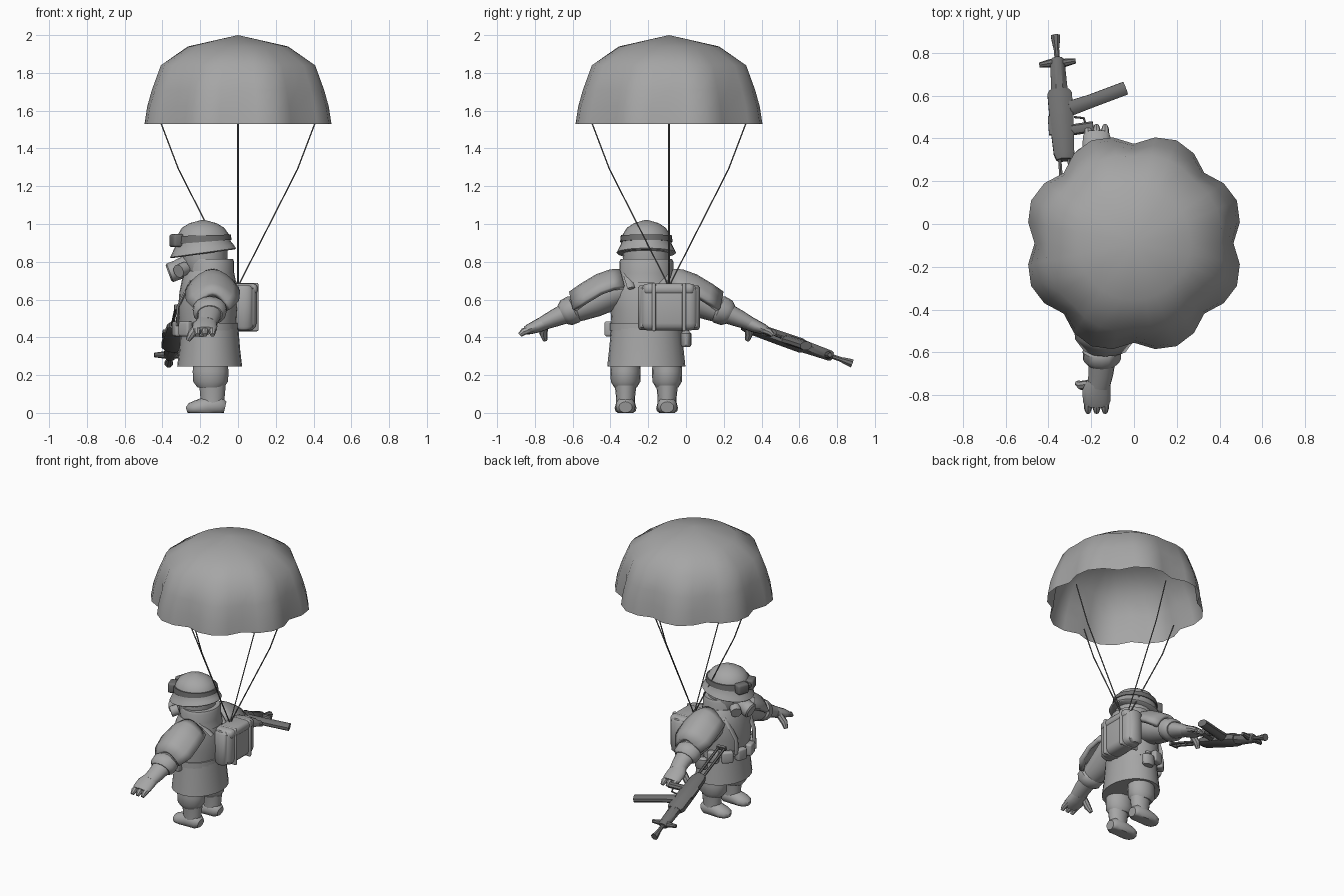
import bpy, bmesh
from math import sin, cos, pi, radians
from mathutils import Vector, Matrix

cube = bpy.data.objects.get("Cube")
if cube:
    bpy.data.objects.remove(cube)

MID = -0.21          # y of the figure's own centre plane
PACK_Y = -0.09       # y of the canopy axis
made = []


def material(name, v):
    m = bpy.data.materials.new(name)
    m.use_nodes = True
    m.diffuse_color = (v, v, v, 1)
    m.node_tree.nodes["Principled BSDF"].inputs["Base Color"].default_value = (v, v, v, 1)
    return m


GREY = material("plain grey", 0.38)
DARK = material("dark grey", 0.16)


def finish(name, bm, mat):
    bmesh.ops.recalc_face_normals(bm, faces=bm.faces)
    me = bpy.data.meshes.new(name)
    bm.to_mesh(me)
    bm.free()
    me.materials.append(mat)
    ob = bpy.data.objects.new(name, me)
    bpy.context.collection.objects.link(ob)
    made.append(ob)
    return ob


def tube(name, rings, mat=GREY, ref=(1, 0, 0), n=16, warp=None, twist=0):
    """Loft ellipses (x, y, z, radius along ref, radius across) along a path."""
    bm, loops = bmesh.new(), []
    pts = [Vector(r[:3]) for r in rings]
    for i, r in enumerate(rings):
        t = (pts[min(i + 1, len(pts) - 1)] - pts[max(i - 1, 0)]).normalized()
        side = Vector(ref) - t * t.dot(Vector(ref))
        side.normalize()
        over = t.cross(side)
        loop = []
        for k in range(n):
            a = 2 * pi * k / n + twist
            p = pts[i] + side * r[3] * cos(a) + over * r[-1] * sin(a)
            loop.append(bm.verts.new(warp(p) if warp else p))
        loops.append(loop)
    for a, b in zip(loops, loops[1:]):
        for k in range(n):
            bm.faces.new((a[k], a[(k + 1) % n], b[(k + 1) % n], b[k]))
    bm.faces.new(loops[0][::-1])
    bm.faces.new(loops[-1])
    return finish(name, bm, mat)


def column(name, cx, cy, rows, **kw):
    """Upright loft from rows of (z, rx, ry)."""
    return tube(name, [(cx, cy, z, rx, ry) for z, rx, ry in rows], **kw)


def box(name, pos, size, mat=GREY, bevel=0.01, turn=0):
    bm = bmesh.new()
    bmesh.ops.create_cube(bm, size=1)
    bmesh.ops.scale(bm, vec=size, verts=bm.verts)
    if bevel:
        bmesh.ops.bevel(bm, geom=bm.edges[:], offset=bevel, segments=3, profile=0.5, affect='EDGES')
    bmesh.ops.transform(bm, matrix=Matrix.Translation(pos) @ Matrix.Rotation(turn, 4, 'Z'), verts=bm.verts)
    return finish(name, bm, mat)


# Parachute canopy: eight scalloped gores, open below
bm, n, loops = bmesh.new(), 32, []
for z, r, amp in ((1.53, .465, .12), (1.62, .455, .11), (1.71, .44, .08), (1.84, .405, .04), (1.94, .265, 0)):
    loops.append([])
    for k in range(n):
        a = 2 * pi * k / n
        rr = r * (1 + amp * abs(sin(4 * a)))
        loops[-1].append(bm.verts.new((rr * cos(a), PACK_Y + rr * sin(a), z)))
tip = bm.verts.new((0, PACK_Y, 2))
for a, b in zip(loops, loops[1:]):
    for k in range(n):
        bm.faces.new((a[k], a[(k + 1) % n], b[(k + 1) % n], b[k]))
for k in range(n):
    bm.faces.new((loops[-1][k], loops[-1][(k + 1) % n], tip))
finish("canopy", bm, GREY)

# Four bent suspension lines
for i in range(4):
    c, s = cos(i * pi / 2), sin(i * pi / 2)
    tube("suspension_line", [(r * c, PACK_Y + r * s, z, .004) for r, z in ((.41, 1.54), (.315, 1.29), (.005, .68))],
         DARK, ref=(-s, c, 0), n=6)

# Coat, belt and collar
column("coat", -.16, MID, [(.36, .14, .18), (.45, .15, .183), (.55, .158, .19), (.64, .15, .195),
                           (.70, .138, .175), (.75, .12, .14)], n=24)
column("coat_skirt", -.15, MID, [(.245, .172, .207), (.33, .162, .198), (.45, .152, .186)], n=24)
column("belt", -.158, MID, [(.435, .16, .192), (.475, .16, .192)], n=24)
column("collar", -.145, MID, [(.69, .135, .155), (.74, .125, .143), (.80, .125, .143), (.815, .118, .136)], n=24)

# Belt pouches around the front, canteen on the hip
for deg in (-75, -45, -15, 15, 45, 75):
    a = radians(180 + deg)
    box("belt_pouch", (-.158 + .168 * cos(a), MID + .2 * sin(a), .445), (.045, .075, .08), bevel=.012, turn=a)
column("canteen", -.12, 0, [(.35, .035, .022), (.36, .045, .028), (.42, .045, .028), (.435, .02, .015), (.45, .02, .015)])

# Legs and boots
for s in (-1, 1):
    y = MID + s * .11
    column("trouser_leg", -.145, y, [(.30, .085, .075), (.22, .095, .08), (.165, .092, .078), (.135, .07, .06)])
    column("boot_shaft", -.135, y, [(.02, .06, .05), (.08, .064, .05), (.145, .07, .057)])
    tube("boot_foot", [(-.068, y, .03, .035, .03), (-.09, y, .035, .052, .05), (-.16, y, .035, .054, .055),
                       (-.22, y, .025, .058, .042), (-.255, y, .02, .045, .032), (-.272, y, .015, .02, .015)],
         ref=(0, 1, 0), warp=lambda p: Vector((p.x, p.y, max(p.z, 0))))

# Head, respirator
column("head", -.175, MID, [(.70, .08, .08), (.75, .11, .115), (.82, .12, .125), (.88, .12, .12)])
tube("respirator", [(-.24, MID, .79, .075, .06), (-.30, MID, .765, .06, .055), (-.335, MID, .75, .05, .05)],
     ref=(0, 1, 0))
tube("filter_canister", [(-.325, MID, .755, .052), (-.36, MID, .742, .052), (-.368, MID, .739, .042)], ref=(0, 1, 0))
for s in (-1, 1):
    tube("cheek_filter", [(-.28, MID + s * .06, .765, .036), (-.315, MID + s * .095, .75, .036)], ref=(0, 0, 1), n=12)


# Helmet with a flared, tilted rim, then goggles on a band
def tilt(p):
    return Vector((p.x, p.y, p.z + (p.x + .185) * .14 * max(0, min(1, (.96 - p.z) / .1))))


column("helmet", -.185, MID, [(.842, .168, .15), (.848, .174, .158), (.87, .162, .146), (.895, .147, .134),
                              (.94, .138, .128), (.98, .112, .103), (1.005, .07, .064), (1.02, .012, .012)],
       n=24, warp=tilt)
column("goggle_band", -.185, MID, [(.905, .151, .139), (.94, .147, .135)], mat=DARK, n=24, warp=tilt)
for s in (-1, 1):
    box("goggle_lens", (-.325, MID + s * .05, .912), (.06, .085, .07), DARK, .015, s * -.35)
box("goggle_bridge", (-.33, MID, .915), (.05, .05, .03), DARK, .008)

# Arms, cuffs, shoulder plates and hands, mirrored about the figure's centre
for s in (-1, 1):
    def arm(name, rows, dx=0, **kw):
        return tube(name, [(-.15 + dx + r[0], MID + s * r[1], *r[2:]) for r in rows], **kw)

    arm("sleeve", [(0, .08, .665, .1, .08), (0, .18, .64, .105, .095), (0, .28, .59, .092, .085),
                   (0, .36, .555, .08, .072), (0, .41, .535, .07, .06)])
    arm("cuff", [(0, .37, .555, .075, .065), (0, .385, .548, .09, .076), (0, .425, .53, .088, .072),
                 (0, .445, .52, .068, .055)])
    arm("forearm", [(0, .42, .53, .065, .055), (-.005, .49, .5, .058, .046), (-.015, .55, .473, .052, .036)])
    arm("palm", [(-.015, .53, .48, .055, .038), (-.025, .57, .462, .066, .036), (-.025, .62, .443, .064, .028),
                 (-.025, .64, .435, .055, .022)])
    for i in range(3):
        x = -.065 + i * .04
        arm("finger", [(x, .60, .447, .02), (x, .65, .43, .019), (x, .67, .412, .012)], n=8)
    arm("thumb", [(-.06, .54, .465, .022), (-.095, .545, .42, .022), (-.115, .535, .385, .013)],
        n=8, ref=(0, 1, 0))

    bm, grid = bmesh.new(), []
    for d, z, w in ((.14, .748, .10), (.19, .745, .125), (.26, .72, .135), (.34, .672, .13), (.40, .63, .085)):
        grid.append([bm.verts.new((-.135 + w * u / 4, MID + s * (d - .02 * (u / 4) ** 2), z - .085 * (u / 4) ** 2))
                     for u in range(-4, 5)])
    for a, b in zip(grid, grid[1:]):
        for k in range(8):
            bm.faces.new((a[k], a[k + 1], b[k + 1], b[k]))
    plate = finish("shoulder_plate", bm, GREY)
    solid = plate.modifiers.new("thickness", 'SOLIDIFY')
    solid.thickness, solid.offset = .03, 0

# Backpack with flap, side roll and straps
box("backpack", (.035, PACK_Y, .56), (.125, .30, .25), bevel=.04)
box("backpack_flap", (.035, PACK_Y, .655), (.138, .27, .06), bevel=.025)
for s in (-1, 1):
    column("side_roll", .03, PACK_Y + s * .135, [(.44, .03, .02), (.455, .05, .03), (.66, .05, .03), (.675, .03, .02)])
    box("pack_strap", (.037, PACK_Y + s * .08, .56), (.142, .02, .256), bevel=.03 / 4)
    tube("shoulder_strap", [(.0, MID + s * .08, .66, .02, .008), (-.10, MID + s * .11, .755, .02, .008),
                            (-.25, MID + s * .12, .70, .02, .008), (-.318, MID + s * .1, .56, .02, .008),
                            (-.32, MID + s * .1, .46, .02, .008)], ref=(0, 1, 0), n=8)

# Rifle lying on its side, held in the right hand
BUTT, MUZZLE = Vector((-.325, .30, .465)), Vector((-.367, .88, .262))


def gun(name, rows, dx=0, dz=0, n=8):
    rings = [(*(BUTT.lerp(MUZZLE, t) + Vector((dx, 0, dz))), *r) for t, *r in rows]
    return tube(name, rings, DARK, n=n, twist=pi / n)


gun("receiver", [(0, .04, .028), (.05, .052, .036), (.3, .06, .04), (.53, .062, .042), (.56, .05, .034)])
gun("handguard", [(.54, .042, .036), (.8, .036, .03), (.82, .025, .022)])
gun("barrel", [(.8, .013), (.9, .014), (.92, .017), (1, .024)])
gun("rear_sight", [(.2, .012, .012), (.35, .012, .012)], dx=-.055, dz=.01, n=4)
for s in (-1, 1):
    gun("stock_rail", [(-.45, .009), (.05, .009)], dx=s * .022, n=6)
gun("stock_end", [(-.47, .045, .02), (-.44, .045, .02)], n=4)
x, y, z = BUTT.lerp(MUZZLE, .78)
tube("front_sight", [(x - .085, y - .01, z, .012), (x - .03, y, z, .02), (x + .03, y, z, .02), (x + .085, y + .01, z, .012)],
     DARK, ref=(0, 1, 0), n=8)
tube("magazine", [(-.30, .54, .385, .038, .026), (-.2, .575, .375, .034, .024), (-.04, .635, .355, .034, .024)],
     DARK, ref=(0, 1, 0), n=8, twist=pi / 8)
tube("pistol_grip", [(-.29, .44, .42, .026, .02), (-.19, .455, .425, .026, .02)], DARK, ref=(0, 1, 0), n=8)
tube("trigger_guard", [(-.28, .50, .4, .006), (-.235, .495, .402, .006), (-.22, .45, .42, .006)],
     DARK, ref=(0, 0, 1), n=6)

# Smooth shading with crisp edges
bpy.ops.object.select_all(action='DESELECT')
for ob in made:
    ob.select_set(True)
bpy.context.view_layer.objects.active = made[0]
bpy.ops.object.shade_smooth_by_angle(angle=radians(40))
